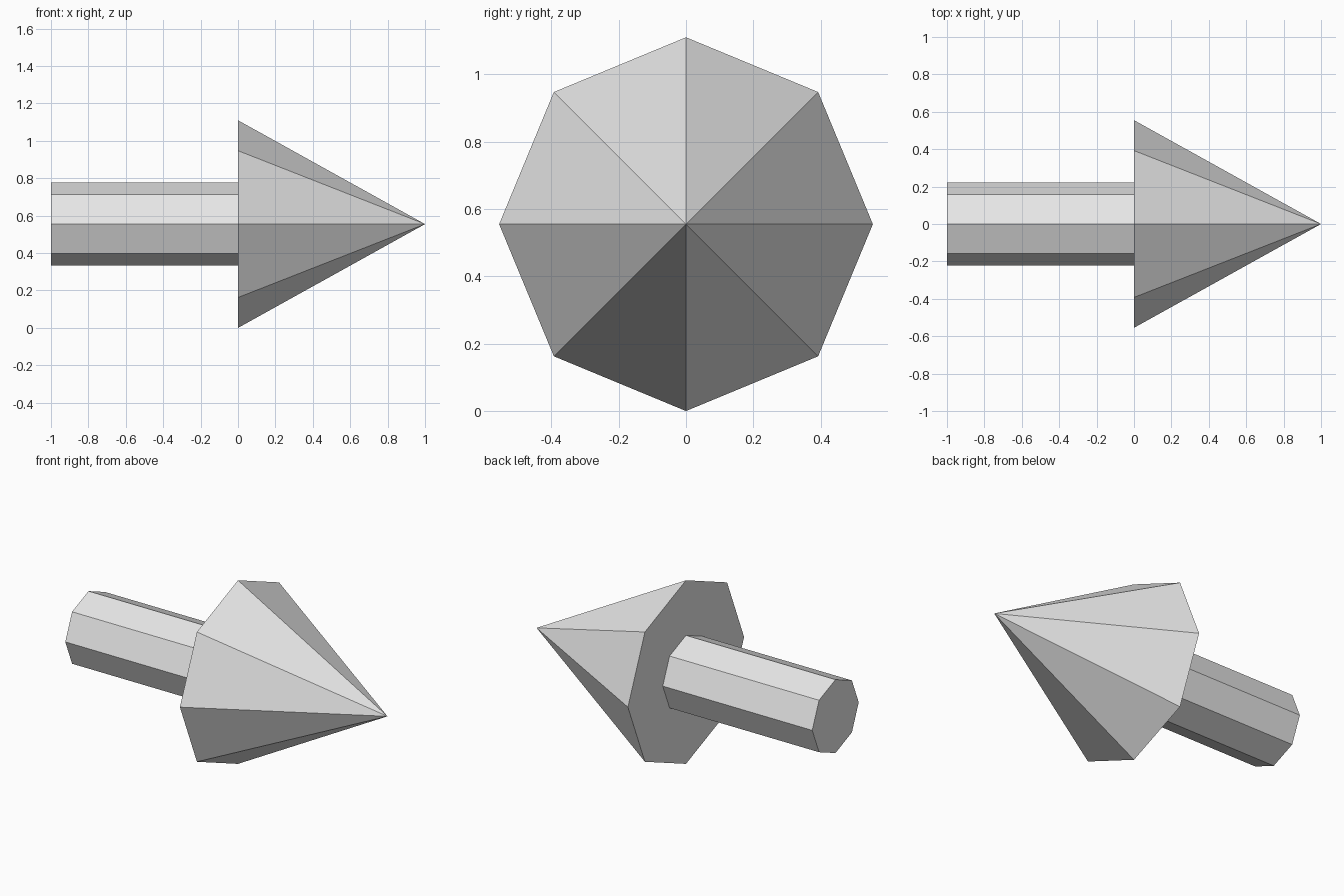
import bpy
from math import pi

cube = bpy.data.objects.get("Cube")
if cube:
    bpy.data.objects.remove(cube, do_unlink=True)

SIDES = 8
HEAD_RADIUS = 0.555
SHAFT_RADIUS = 0.222

# Single flat light grey
grey = bpy.data.materials.new("light_grey")
grey.use_nodes = True
colour = (0.8, 0.8, 0.8, 1.0)
grey.diffuse_color = colour
grey.node_tree.nodes["Principled BSDF"].inputs["Base Color"].default_value = colour


def octagonal_part(name, base_radius, tip_radius, centre_x):
    """Flat-sided cone or prism of unit length pointing along +x."""
    bpy.ops.mesh.primitive_cone_add(
        vertices=SIDES, radius1=base_radius, radius2=tip_radius, depth=1,
        location=(centre_x, 0, HEAD_RADIUS), rotation=(0, pi / 2, 0))
    part = bpy.context.object
    part.name = name
    part.data.materials.append(grey)
    return part


# Shaft from the tail to the back of the head
octagonal_part("arrow_shaft", SHAFT_RADIUS, SHAFT_RADIUS, -0.5)

# Pointed head
octagonal_part("arrow_head", HEAD_RADIUS, 0, 0.5)
